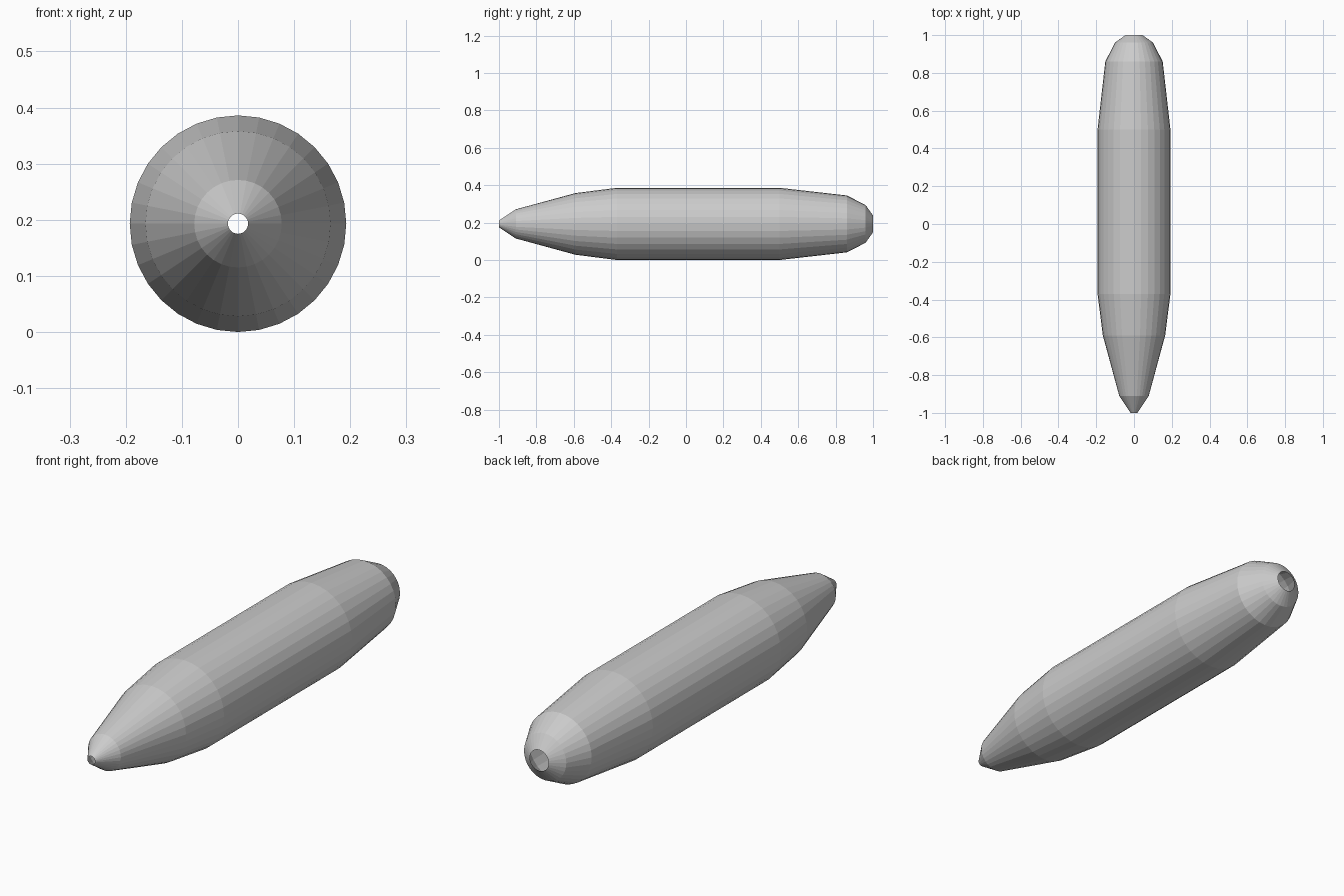
import bpy, bmesh
from math import sin, cos, pi

if "Cube" in bpy.data.objects:
    bpy.data.objects.remove(bpy.data.objects["Cube"])

SIDES = 32
CENTRE_Z = 0.193
# (y, radius) from pointed front to rounded back; both ends stay open
PROFILE = [(-1.0, 0.018), (-0.91, 0.078), (-0.59, 0.165), (-0.37, 0.193),
           (0.5, 0.193), (0.86, 0.152), (0.96, 0.101), (1.0, 0.045)]


def lathe_y(name, profile, sides, z):
    bm = bmesh.new()
    rings = [[bm.verts.new((r * sin(2 * pi * i / sides), y,
                            z + r * cos(2 * pi * i / sides)))
              for i in range(sides)] for y, r in profile]
    for a, b in zip(rings, rings[1:]):
        for i in range(sides):
            j = (i + 1) % sides
            bm.faces.new((a[i], b[i], b[j], a[j]))
    # Point every face away from the axis
    for f in bm.faces:
        f.normal_update()
        c = f.calc_center_median()
        if f.normal.x * c.x + f.normal.z * (c.z - z) < 0:
            f.normal_flip()
    mesh = bpy.data.meshes.new(name)
    bm.to_mesh(mesh)
    bm.free()
    obj = bpy.data.objects.new(name, mesh)
    bpy.context.collection.objects.link(obj)
    return obj


# Hollow tapered body
lathe_y("hollow_body", PROFILE, SIDES, CENTRE_Z)
